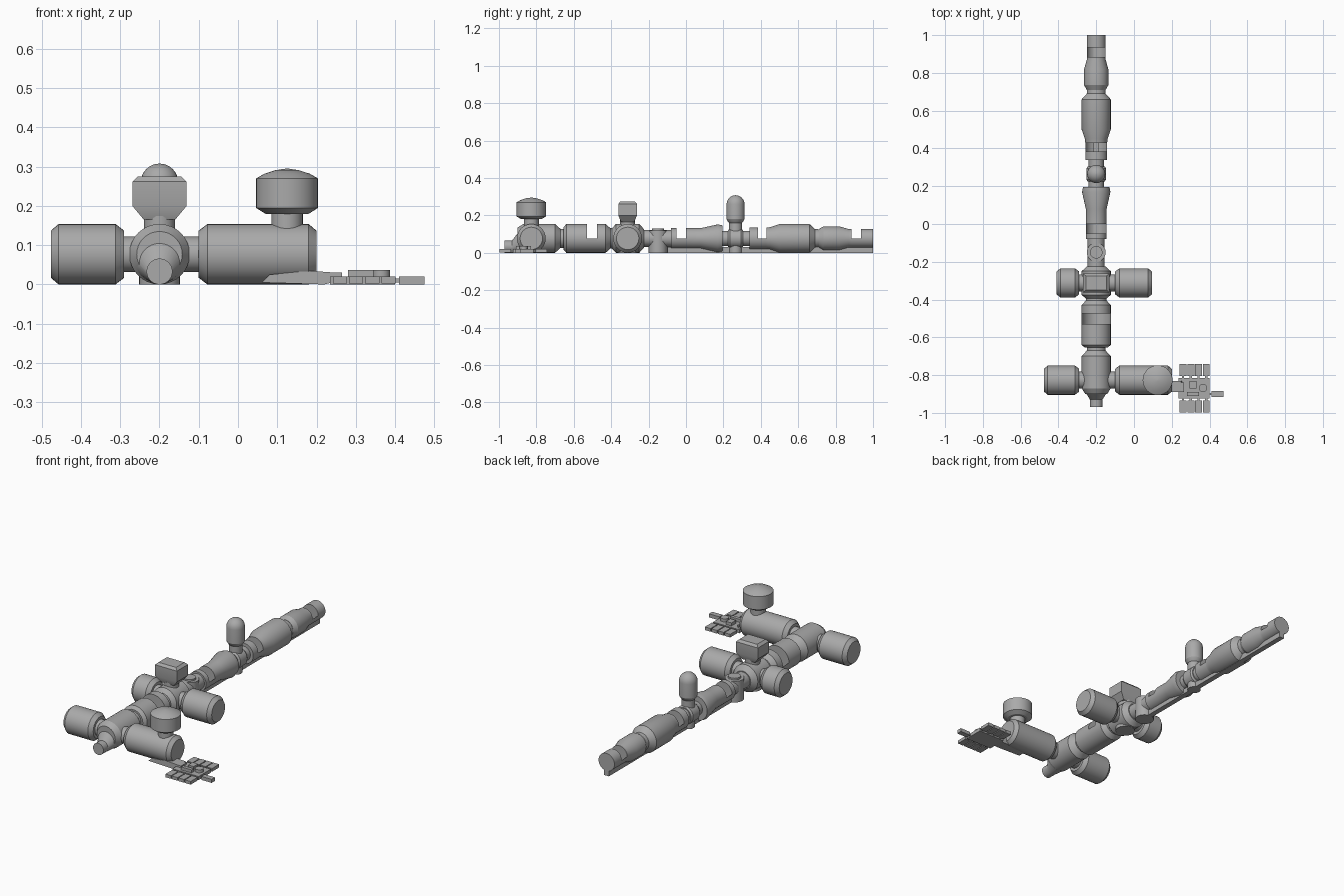
import bpy, bmesh, math
from mathutils import Vector

cube = bpy.data.objects.get("Cube")
if cube:
    bpy.data.objects.remove(cube)

grey = bpy.data.materials.new("hull_grey")
grey.use_nodes = True
grey.diffuse_color = (0.4, 0.4, 0.4, 1)
grey.node_tree.nodes["Principled BSDF"].inputs["Base Color"].default_value = grey.diffuse_color

X, Y, Z = Vector((1, 0, 0)), Vector((0, 1, 0)), Vector((0, 0, 1))
FRAMES = {"X": (Y, Z, X), "Y": (Z, X, Y), "Z": (X, Y, Z)}
SIDES = 32
AX, H, R = -0.2, 0.077, 0.077      # spine position, axis height, hull radius


def finish(bm, name):
    mesh = bpy.data.meshes.new(name)
    bm.to_mesh(mesh)
    bm.free()
    mesh.materials.append(grey)
    obj = bpy.data.objects.new(name, mesh)
    bpy.context.collection.objects.link(obj)
    bpy.ops.object.select_all(action="DESELECT")
    obj.select_set(True)
    bpy.context.view_layer.objects.active = obj
    bpy.ops.object.shade_smooth_by_angle(angle=math.radians(25))
    return obj


def lathe(name, axis, centre, profile, notch=None):
    """Revolve (position, radius[, drop]) points; notch opens the upper half of one span."""
    u, v, a = FRAMES[axis]
    bm = bmesh.new()
    rings = []
    for t, r, *drop in profile:
        base = Vector(centre) + a * t - Z * (drop[0] if drop else 0)
        angles = [2 * math.pi * k / SIDES for k in range(SIDES)]
        rings.append([bm.verts.new(base + u * r * math.cos(q) + v * r * math.sin(q)) for q in angles])
    for i in range(len(rings) - 1):
        lo, hi = rings[i], rings[i + 1]
        for k in range(SIDES):
            n = (k + 1) % SIDES
            if i == notch and math.cos(2 * math.pi * (k + 0.5) / SIDES) > 0:
                continue
            bm.faces.new((lo[k], lo[n], hi[n], hi[k]))
    bm.faces.new(rings[0][::-1])
    bm.faces.new(rings[-1])
    if notch is not None:
        bm.faces.new(rings[notch])
        bm.faces.new(rings[notch + 1][::-1])
    return finish(bm, name)


def prism(name, points, y0, y1):
    """Extrude an x-z outline along y."""
    bm = bmesh.new()
    face = bm.faces.new([bm.verts.new((x, y0, z)) for x, z in points])
    ext = bmesh.ops.extrude_face_region(bm, geom=[face])
    moved = [g for g in ext["geom"] if isinstance(g, bmesh.types.BMVert)]
    bmesh.ops.translate(bm, verts=moved, vec=(0, y1 - y0, 0))
    bmesh.ops.recalc_face_normals(bm, faces=bm.faces)
    return finish(bm, name)


def box(name, x0, x1, y0, y1, z0, z1):
    return prism(name, [(x0, z0), (x1, z0), (x1, z1), (x0, z1)], y0, y1)


def dome(z, r, height, steps=6):
    """Profile points of a rounded cap, starting at radius r."""
    return [(z + height * math.sin(q), r * math.cos(q))
            for q in [math.pi / 2 * s / steps * 0.99 for s in range(steps + 1)]]


spine = (AX, 0, H)

# Front node with a drooping docking nose
lathe("docking_nose", "Y", spine, [(-0.97, 0.033, 0.044), (-0.93, 0.033, 0.044), (-0.87, 0.07, 0.004)])
lathe("front_node", "Y", spine, [(-0.9, 0.058), (-0.87, R), (-0.7, R), (-0.67, 0.05), (-0.65, 0.05)])

# Spine modules, some with an open bay
lathe("laboratory", "Y", spine, [(-0.655, 0.06), (-0.64, R), (-0.53, R), (-0.475, R),
                                 (-0.43, R), (-0.405, 0.055), (-0.385, 0.055)], notch=2)
lathe("middle_node", "Y", spine, [(-0.395, 0.055), (-0.375, R), (-0.25, R), (-0.225, 0.05)])
lathe("adapter", "Y", spine, [(-0.23, 0.045), (-0.07, 0.045)])
lathe("service_module", "Y", spine, [(-0.08, 0.055), (-0.05, 0.055), (0, 0.055), (0.08, 0.055),
                                     (0.17, 0.075), (0.195, 0.07)], notch=1)
lathe("passage", "Y", spine, [(0.19, 0.04), (0.35, 0.04)])
lathe("storage_module", "Y", spine, [(0.34, 0.058), (0.385, 0.058), (0.43, 0.058), (0.45, 0.06), (0.5, R),
                                     (0.66, R), (0.69, 0.05), (0.72, 0.048)], notch=1)
lathe("tail_module", "Y", spine, [(0.71, 0.05), (0.735, 0.064), (0.82, 0.064), (0.87, 0.05),
                                  (0.885, 0.05), (0.935, 0.05), (1, 0.05)], notch=4)

# Side modules: start and end of each barrel, sized from the spine outward
for name, y, side, near, far in [("front_left", -0.827, 1, 0.1, 0.4), ("front_right", -0.827, -1, 0.09, 0.277),
                                 ("middle_left", -0.312, 1, 0.1, 0.295), ("middle_right", -0.312, -1, 0.09, 0.21)]:
    pts = [(0.04, 0.045), (near, 0.045), (near, 0.06), (near + 0.022, R), (far - 0.02, R), (far, 0.06)]
    pts = [(side * t, r) for t, r in pts]
    lathe(name + "_module", "X", (AX, y, H), pts if side > 0 else pts[::-1])

# Vertical ports on the spine
for name, y, r, z0, z1 in [("node_port", -0.312, 0.052, 0, 0.06), ("adapter_port", -0.15, 0.05, 0, 0.12),
                           ("passage_port", 0.265, 0.035, 0, 0.17)]:
    lathe(name, "Z", (AX, y, 0), [(z0, r), (z1, r)])
lathe("adapter_hatch", "Z", (AX, -0.15, 0), [(0.12, 0.033), (0.13, 0.033)])
lathe("passage_collar", "Y", spine, [(0.225, 0.045), (0.235, 0.052), (0.295, 0.052), (0.305, 0.045)])

# Upright capsule
lathe("capsule", "Z", (AX, 0.265, 0),
      [(0.155, 0.03), (0.165, 0.04), (0.18, 0.048)] + dome(0.26, 0.048, 0.048))

# Observation box on the middle node
lathe("observation_neck", "Z", (AX, -0.312, 0), [(0.1, 0.04), (0.175, 0.04)])
bm = bmesh.new()
rings = []
for z, hx, hy in [(0.165, 0.04, 0.035), (0.2, 0.069, 0.05), (0.262, 0.069, 0.05), (0.275, 0.055, 0.038)]:
    rings.append([bm.verts.new((AX + sx * hx, -0.312 + sy * hy, z))
                  for sx, sy in ((-1, -1), (1, -1), (1, 1), (-1, 1))])
for lo, hi in zip(rings, rings[1:]):
    for k in range(4):
        n = (k + 1) % 4
        bm.faces.new((lo[k], lo[n], hi[n], hi[k]))
bm.faces.new(rings[0][::-1])
bm.faces.new(rings[-1])
finish(bm, "observation_box")

# Domed tank on the front left module
lathe("tank_neck", "Z", (0.125, -0.827, 0), [(0.1, 0.04), (0.19, 0.04)])
lathe("domed_tank", "Z", (0.125, -0.827, 0),
      [(0.18, 0.055), (0.195, 0.079)] + [(0.27, 0.079), (0.282, 0.058), (0.291, 0.03), (0.295, 0.004)])

# Belly rail under the rear half
box("belly_rail", AX - 0.015, AX + 0.015, -0.1, 1, 0, 0.03)

# Ramp arm reaching the panel platform
prism("ramp_arm", [(0.06, 0.005), (0.22, 0), (0.26, 0.01), (0.25, 0.03), (0.18, 0.035), (0.08, 0.025)],
      -0.89, -0.83)

# Panel platform with two rows of panels
box("platform", 0.235, 0.4, -0.925, -0.815, 0, 0.02)
for k in range(4):
    x = 0.242 + k * 0.041
    for row, y in (("back", -0.805), ("front", -0.998)):
        box(f"{row}_panel_{k + 1}", x, x + 0.036, y, y + 0.063, 0.002, 0.02)
        box(f"{row}_panel_link_{k + 1}", x + 0.012, x + 0.024, -0.94 if row == "front" else -0.82,
            -0.92 if row == "front" else -0.8, 0.005, 0.015)
box("tail_panel", 0.41, 0.475, -0.915, -0.885, 0, 0.02)
box("tail_panel_link", 0.39, 0.42, -0.905, -0.895, 0.005, 0.015)
box("platform_cabin", 0.295, 0.33, -0.87, -0.83, 0.02, 0.037)
box("platform_bar", 0.28, 0.345, -0.91, -0.89, 0.02, 0.037)
box("platform_step", 0.235, 0.265, -0.89, -0.84, 0.02, 0.03)
lathe("platform_drum", "Z", (0.365, -0.868, 0), [(0.02, 0.022), (0.037, 0.022)])
